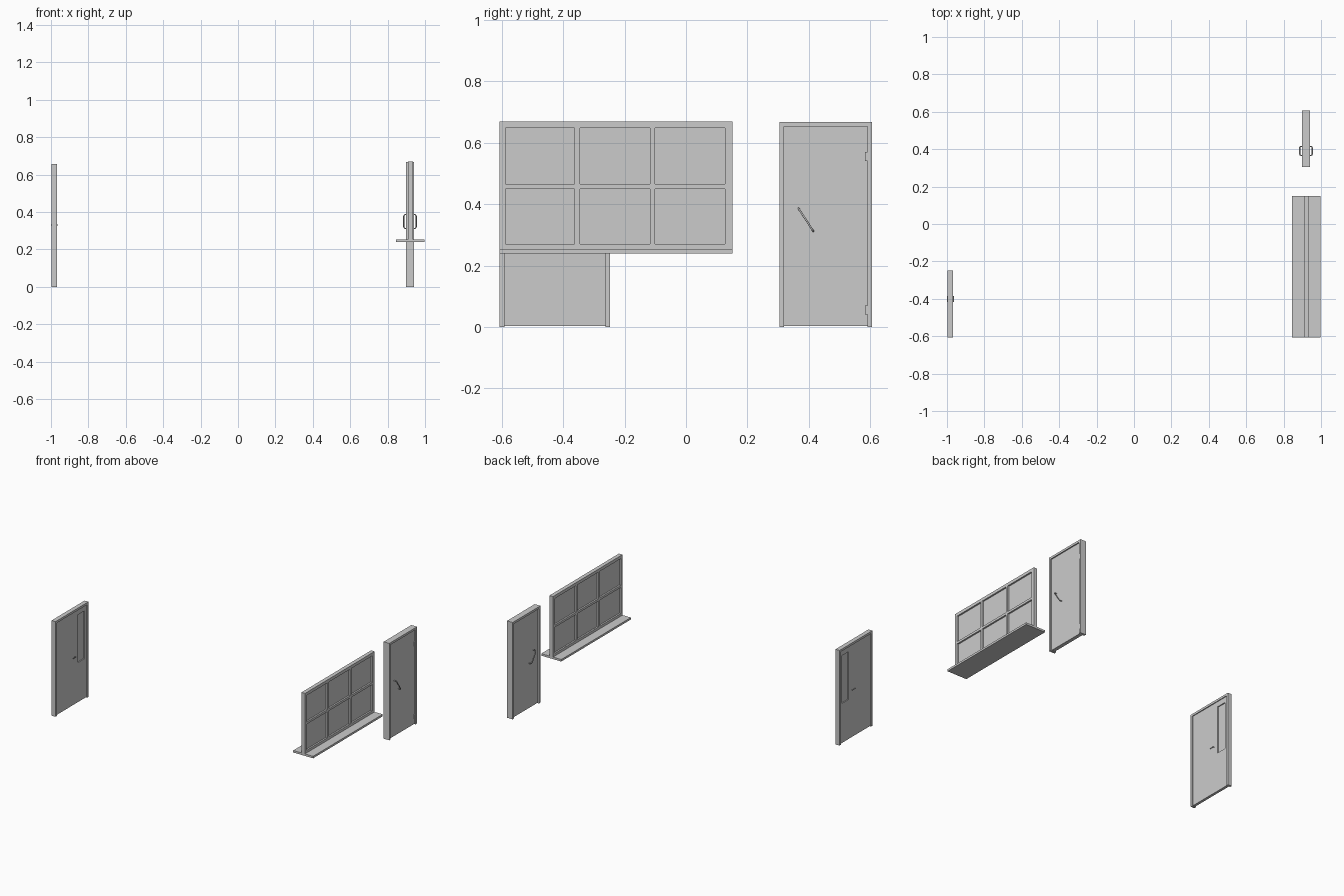
import bpy, bmesh
from mathutils import Vector

if "Cube" in bpy.data.objects:
    bpy.data.objects.remove(bpy.data.objects["Cube"])


def finish(name, bm):
    bmesh.ops.recalc_face_normals(bm, faces=bm.faces)
    mesh = bpy.data.meshes.new(name)
    bm.to_mesh(mesh)
    bm.free()
    ob = bpy.data.objects.new(name, mesh)
    bpy.context.collection.objects.link(ob)
    return ob


def slab(name, x, ys, zs, holes=()):
    """Upright slab in the YZ plane, cut by ys/zs lines; holes are skipped cells."""
    bm = bmesh.new()
    v = [[bm.verts.new((x[0], y, z)) for z in zs] for y in ys]
    faces = []
    for i in range(len(ys) - 1):
        for j in range(len(zs) - 1):
            if (i, j) not in holes:
                faces.append(bm.faces.new((v[i][j], v[i + 1][j], v[i + 1][j + 1], v[i][j + 1])))
    ext = bmesh.ops.extrude_face_region(bm, geom=faces, use_keep_orig=True)
    moved = [g for g in ext["geom"] if isinstance(g, bmesh.types.BMVert)]
    bmesh.ops.translate(bm, verts=moved, vec=(x[1] - x[0], 0, 0))
    loose = [w for w in bm.verts if not w.link_faces]
    bmesh.ops.delete(bm, geom=loose, context='VERTS')
    return finish(name, bm)


def rod(name, points, radius):
    """Round bar along a path of points."""
    cu = bpy.data.curves.new(name, 'CURVE')
    cu.dimensions = '3D'
    cu.bevel_depth = radius
    cu.bevel_resolution = 2
    cu.use_fill_caps = True
    sp = cu.splines.new('POLY')
    sp.points.add(len(points) - 1)
    for p, co in zip(sp.points, points):
        p.co = (*co, 1)
    ob = bpy.data.objects.new(name, cu)
    bpy.context.collection.objects.link(ob)
    return ob


def door_frame(name, x, y, top, t):
    slab(name, x, [y[0], y[0] + t, y[1] - t, y[1]], [0, top - t, top], {(1, 0)})


# Large window: frame with six openings, one glass sheet, wide sill
slab("window_frame", (0.909, 0.936),
     [-0.607, -0.588, -0.363, -0.346, -0.117, -0.101, 0.127, 0.151],
     [0.253, 0.271, 0.45, 0.466, 0.649, 0.67],
     {(i, j) for i in (1, 3, 5) for j in (1, 3)})
slab("window_glass", (0.920, 0.925), [-0.595, 0.135], [0.262, 0.66])
slab("window_sill", (0.846, 0.998), [-0.607, 0.151], [0.239, 0.253])

# Entrance door
door_frame("entrance_frame", (0.898, 0.941), (0.304, 0.606), 0.668, 0.015)
slab("entrance_leaf", (0.908, 0.933), [0.319, 0.591], [0.003, 0.653])
for i, z in enumerate((0.04, 0.54)):
    slab(f"entrance_hinge_{i}", (0.930, 0.938), [0.583, 0.591], [z, z + 0.03])

# Diagonal bowed pull handles on both faces
top, low = Vector((0, 0.367, 0.386)), Vector((0, 0.415, 0.312))
for side, face, out in (("outer", 0.932, 0.953), ("inner", 0.909, 0.886)):
    pts = []
    for f, d in ((0, 0), (0, .65), (.03, .88), (.12, 1), (.88, 1), (.97, .88), (1, .65), (1, 0)):
        p = top.lerp(low, f)
        p.x = face + (out - face) * d
        pts.append(p)
    rod(f"{side}_pull_handle", pts, 0.003)

# Interior door with narrow vision panel
door_frame("interior_frame", (-0.997, -0.967), (-0.607, -0.248), 0.656, 0.015)
slab("interior_leaf", (-0.991, -0.973), [-0.592, -0.355, -0.282, -0.263],
     [0.003, 0.275, 0.605, 0.641], {(1, 1)})
slab("vision_glass", (-0.984, -0.980), [-0.36, -0.277], [0.27, 0.61])

# Small lever handles on both faces
for side, face, out in (("outer", -0.974, -0.965), ("inner", -0.990, -0.998)):
    rod(f"{side}_lever", [(face, -0.388, 0.33), (out, -0.388, 0.33), (out, -0.418, 0.33)], 0.0025)
